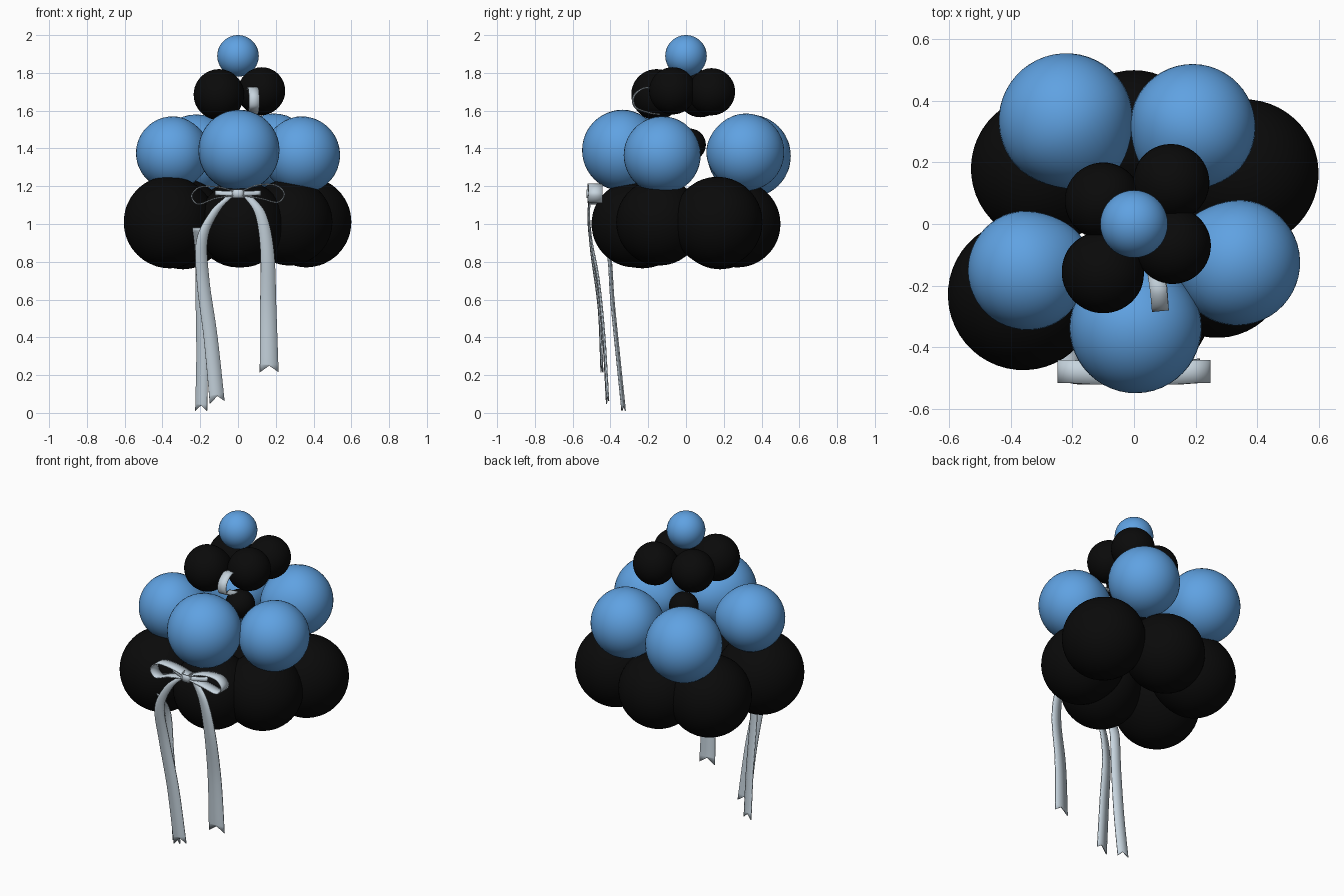
import bpy, bmesh, math
from mathutils import Vector

if "Cube" in bpy.data.objects:
    bpy.data.objects.remove(bpy.data.objects["Cube"])


def material(name, rgb):
    m = bpy.data.materials.new(name)
    m.diffuse_color = (*rgb, 1)
    m.use_nodes = True
    m.node_tree.nodes["Principled BSDF"].inputs["Base Color"].default_value = m.diffuse_color
    return m


BLUE = material("sky blue rubber", (0.115, 0.36, 0.76))
BLACK = material("black rubber", (0.003, 0.003, 0.003))
SILVER = material("pale silver ribbon", (0.57, 0.66, 0.73))


def finish(name, bm, mat):
    me = bpy.data.meshes.new(name)
    bm.to_mesh(me)
    bm.free()
    ob = bpy.data.objects.new(name, me)
    bpy.context.collection.objects.link(ob)
    me.materials.append(mat)
    for p in me.polygons:
        p.use_smooth = True
    return ob


def balloon(name, centre, r, mat, taper=0.12):
    """Round balloon that narrows and stretches toward the stack's axis."""
    bm = bmesh.new()
    bmesh.ops.create_uvsphere(bm, u_segments=40, v_segments=24, radius=1)
    c = Vector(centre)
    out = Vector((c.x, c.y, 0))
    turn = out.to_track_quat('Z', 'Y') if out.length > 0.01 else None
    for v in bm.verts:
        if v.co.z < 0 and turn:
            t = v.co.z ** 2
            v.co.x *= 1 - taper * t
            v.co.y *= 1 - taper * t
            v.co.z *= 1 + 0.5 * taper * t
        p = v.co * r
        if turn:
            p.rotate(turn)
        v.co = p + c
    finish(name, bm, mat)


def spline(pts, steps=8):
    """Smooth path through the points."""
    P = [Vector(p) for p in pts]
    P = [2 * P[0] - P[1]] + P + [2 * P[-1] - P[-2]]
    path = []
    for i in range(1, len(P) - 2):
        a, b, c, d = P[i - 1:i + 3]
        for k in range(steps):
            t = k / steps
            path.append(0.5 * (2 * b + (c - a) * t + (2 * a - 5 * b + 4 * c - d) * t * t
                               + (3 * b - a - 3 * c + d) * t ** 3))
    return path + [P[-2]]


def ribbon(name, pts, across, w0, w1, notch=0.0):
    """Flat strip along a path, optionally ending in a swallowtail."""
    bm = bmesh.new()
    path = spline(pts)
    side = Vector(across).normalized()
    rows = []
    for i, p in enumerate(path):
        half = side * (w0 + (w1 - w0) * i / (len(path) - 1)) / 2
        rows.append([bm.verts.new(p - half), bm.verts.new(p), bm.verts.new(p + half)])
    if notch:
        rows[-1][1].co.z += notch
    for a, b in zip(rows, rows[1:]):
        for k in (0, 1):
            bm.faces.new((a[k], a[k + 1], b[k + 1], b[k]))
    ob = finish(name, bm, SILVER)
    mod = ob.modifiers.new("thickness", 'SOLIDIFY')
    mod.thickness = 0.006
    mod.offset = 0
    bpy.context.view_layer.objects.active = ob
    for o in bpy.context.selected_objects:
        o.select_set(False)
    ob.select_set(True)
    bpy.ops.object.shade_smooth_by_angle(angle=math.radians(40))


# Balloon tiers, from bottom to top
tiers = {
    "bottom_balloon": (BLACK, [(-.36, -.23, 1.01, .245), (-.29, .18, 1.0, .24), (0, .27, 1.0, .23),
                               (.36, .165, 1.01, .24), (.27, -.14, 1.01, .23), (.02, -.27, 1.0, .23)]),
    "middle_balloon": (BLUE, [(-.22, .335, 1.36, .22), (.19, .315, 1.38, .205), (-.345, -.15, 1.375, .195),
                              (.335, -.125, 1.365, .205), (.005, -.335, 1.39, .215)]),
    "upper_balloon": (BLACK, [(-.1, -.155, 1.685, .135), (.12, .135, 1.70, .125),
                              (.125, -.07, 1.705, .125), (-.1, .075, 1.69, .125)]),
}
for name, (mat, items) in tiers.items():
    for i, (x, y, z, r) in enumerate(items):
        balloon(f"{name}_{i + 1}", (x, y, z), r, mat)
balloon("top_balloon", (0, 0, 1.89), .11, BLUE)
balloon("centre_knot", (0, .02, 1.42), .085, BLACK)

# Bow: two loops and a knot
for name, s, dz in (("left_bow_loop", -1, 0), ("right_bow_loop", 1, .01)):
    ribbon(name, [(0, -.48, 1.165), (s * .1, -.485, 1.195 + dz), (s * .2, -.48, 1.195 + dz),
                  (s * .245, -.48, 1.15 + dz), (s * .21, -.48, 1.105 + dz),
                  (s * .12, -.485, 1.135), (0, -.48, 1.155)], (0, 1, 0), .075, .075)
ribbon("bow_knot", [(-.035, -.48, 1.16), (-.02, -.52, 1.16), (.02, -.52, 1.16), (.035, -.48, 1.16)],
       (0, 0, 1), .045, .045)
ribbon("bow_band", [(-.12, -.47, 1.165), (0, -.51, 1.16), (.12, -.47, 1.165)], (0, .3, 1), .025, .025)

# Hanging tails
ribbon("left_tail", [(-.04, -.5, 1.15), (-.12, -.515, 1.07), (-.19, -.505, .92), (-.185, -.465, .7),
                     (-.145, -.435, .4), (-.11, -.415, .055)], (1, .15, .2), .05, .08, .035)
ribbon("back_tail", [(-.215, -.47, .98), (-.2, -.41, .85), (-.195, -.39, .6), (-.19, -.36, .3),
                     (-.195, -.33, .01)], (1, -.3, 0), .055, .065, .03)
ribbon("right_tail", [(.05, -.5, 1.15), (.12, -.515, 1.05), (.155, -.5, .85), (.16, -.46, .55),
                      (.165, -.445, .215)], (1, .1, 0), .045, .1, .035)

# Curl tucked under the upper balloons
ribbon("upper_curl", [(.07, -.15, 1.71), (.08, -.22, 1.72), (.085, -.275, 1.68), (.085, -.27, 1.62),
                      (.08, -.2, 1.59), (.07, -.14, 1.58)], (1, .1, 0), .055, .055)
